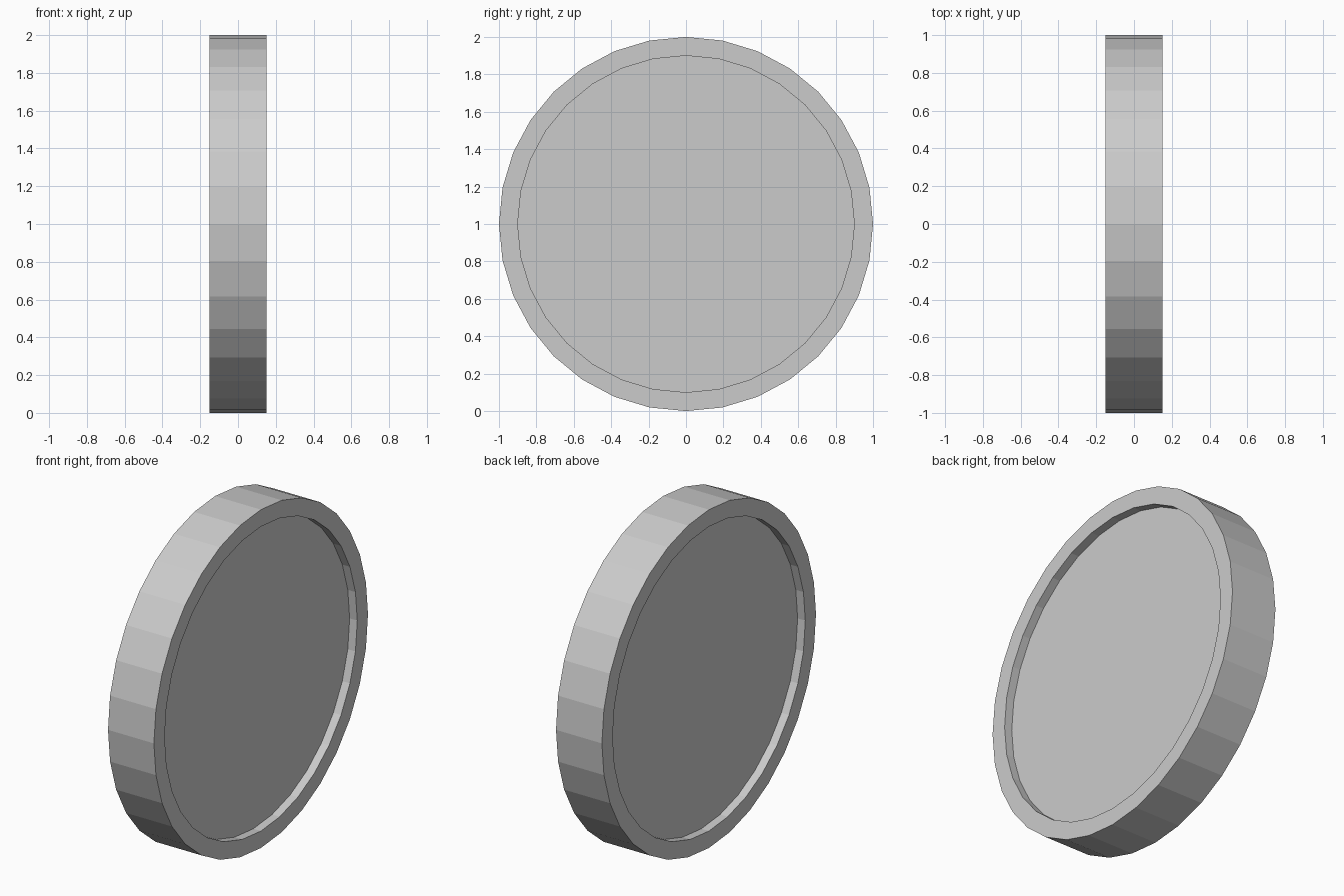
import bpy, bmesh
from math import sin, cos, pi

if "Cube" in bpy.data.objects:
    bpy.data.objects.remove(bpy.data.objects["Cube"])

SIDES = 32
# Cross-section (x, radius): left recess, rim, right recess
PROFILE = [(-0.10, 0.9), (-0.15, 0.9), (-0.15, 1.0),
           (0.15, 1.0), (0.15, 0.9), (0.10, 0.9)]

bm = bmesh.new()


def ring(x, r):
    return [bm.verts.new((x, r * sin(2 * pi * i / SIDES), 1 + r * cos(2 * pi * i / SIDES)))
            for i in range(SIDES)]


# Sweep the cross-section around the x axis
rings = [ring(x, r) for x, r in PROFILE]
for a, b in zip(rings, rings[1:]):
    for i in range(SIDES):
        j = (i + 1) % SIDES
        bm.faces.new((a[i], a[j], b[j], b[i]))

# Sunken flat discs on both sides
bm.faces.new(rings[0])
bm.faces.new(rings[-1])
bmesh.ops.recalc_face_normals(bm, faces=bm.faces[:])

mesh = bpy.data.meshes.new("rimmed_disc")
bm.to_mesh(mesh)
bm.free()
disc = bpy.data.objects.new("rimmed_disc", mesh)
bpy.context.collection.objects.link(disc)
